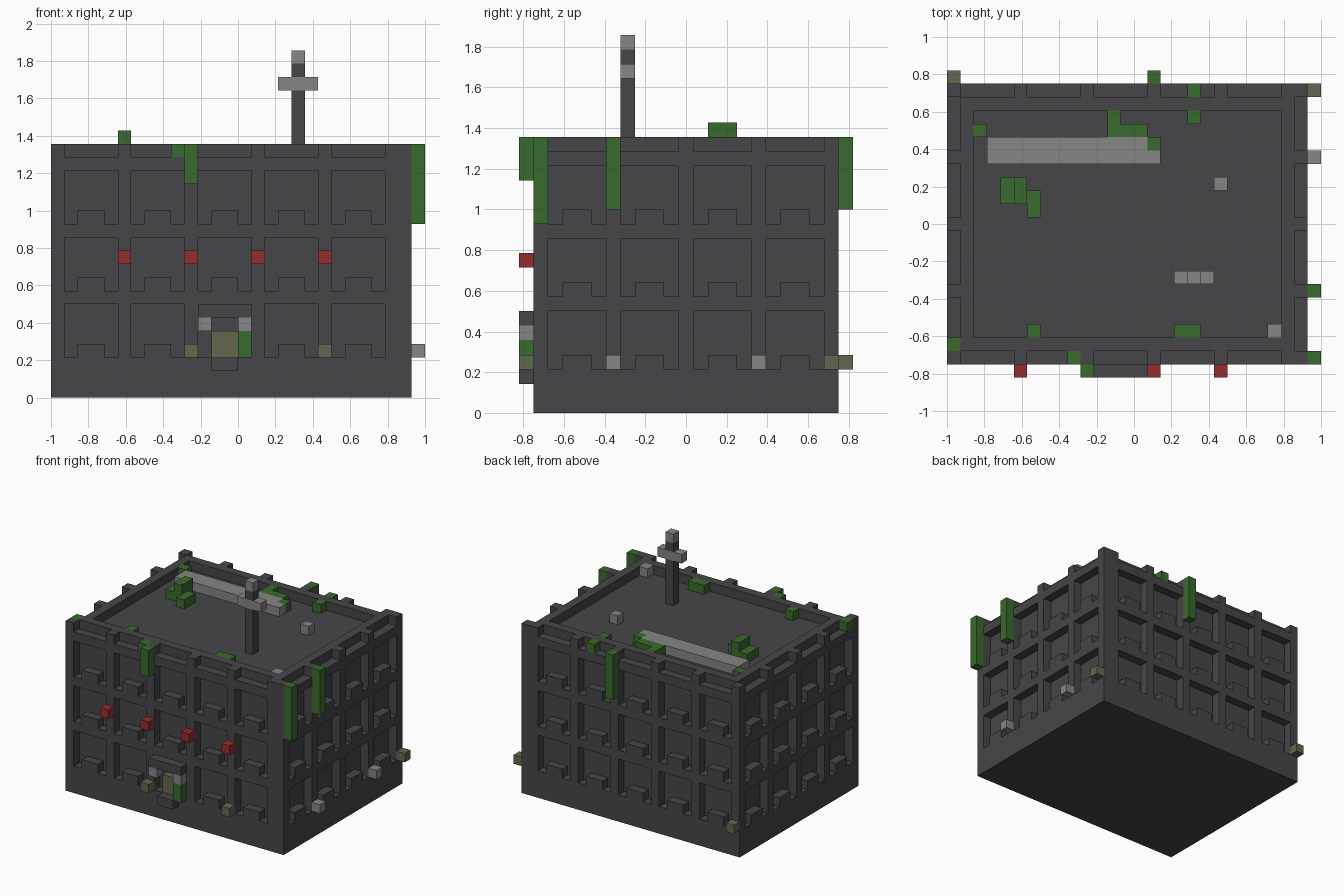
import bpy
import bmesh

cube = bpy.data.objects.get("Cube")
if cube:
    bpy.data.objects.remove(cube, do_unlink=True)

U = 2 / 28                    # size of one block
W, D0, D1 = 27, 1, 22         # body extent in blocks
ROOF = 18
STOREYS = (3, 8, 13)


def material(name, rgb):
    linear = [((c / 255 + 0.055) / 1.055) ** 2.4 for c in rgb] + [1]
    mat = bpy.data.materials.new(name)
    mat.use_nodes = True
    mat.diffuse_color = linear
    mat.node_tree.nodes["Principled BSDF"].inputs["Base Color"].default_value = linear
    return mat


concrete = material("dark_concrete", (70, 70, 73))
metal = material("light_grey", (134, 134, 134))
moss = material("moss_green", (58, 106, 45))
lamp_red = material("lamp_red", (150, 45, 45))
olive = material("dull_olive", (98, 104, 80))


def blocks(name, mat, boxes):
    """One object from boxes (x, y, z, width, depth, height) in block units."""
    bm = bmesh.new()
    for x, y, z, w, d, h in boxes:
        for v in bmesh.ops.create_cube(bm, size=1)["verts"]:
            v.co.x = (x + (v.co.x + 0.5) * w) * U - 1
            v.co.y = (y + (v.co.y + 0.5) * d - 11.5) * U
            v.co.z = (z + (v.co.z + 0.5) * h) * U
    mesh = bpy.data.meshes.new(name)
    bm.to_mesh(mesh)
    bm.free()
    mesh.materials.append(mat)
    obj = bpy.data.objects.new(name, mesh)
    bpy.context.collection.objects.link(obj)
    return obj


# Body: recessed core, base and floor bands
depth = D1 - D0
blocks("core_walls", concrete, [(1, 2, 3, W - 2, depth - 2, ROOF - 3)])
blocks("base", concrete, [(0, D0, 0, W, depth, 3)])
blocks("floor_bands", concrete, [(0, D0, z + 4, W, depth, 1) for z in STOREYS])

# Pillars on all four sides, storey by storey and as parapet blocks
columns = [(x, y, 1) for x in range(0, 25, 5) for y in (D0, D1 - 1)]
columns += [(25, y, 2) for y in (D0, D1 - 1)]
columns += [(x, y, 1) for x in (0, W - 1) for y in (6, 11, 16)]
blocks("pillars", concrete,
       [(x, y, z, w, 1, 4) for x, y, w in columns for z in STOREYS])
blocks("parapet_blocks", concrete, [(x, y, ROOF, w, 1, 1) for x, y, w in columns])

# Window sills
sills = [(x, y, z, 2, 1, 1) for z in STOREYS for y in (D0, D1 - 1)
         for x in range(2, 25, 5) if not (x == 12 and y == D0 and z == 3)]
sills += [(x, y, z, 1, 2, 1) for z in STOREYS for x in (0, W - 1)
          for y in range(3, 20, 5)]
blocks("window_sills", concrete, sills)

# Parapet ring around the roof
blocks("parapet", concrete, [
    (1, 2, ROOF, 25, 1, 1), (1, 20, ROOF, 25, 1, 1),
    (1, 3, ROOF, 1, 17, 1), (25, 3, ROOF, 1, 17, 1)])

# Entrance
blocks("door", olive, [(12, 1, 3, 2, 1, 2)])
blocks("door_awning", concrete, [(11, 0, 6, 4, 1, 1)])
blocks("door_step", concrete, [(12, 0, 2, 2, 1, 1)])
blocks("door_lamps", metal, [(x, 0, 5, 1, 1, 1) for x in (11, 14)])
blocks("door_vine", moss, [(14, 0, 3, 1, 1, 2)])

# Wall fittings
blocks("red_lamps", lamp_red, [(x, 0, 10, 1, 1, 1) for x in (5, 10, 15, 20)])
blocks("side_vents", metal, [(27, y, 3, 1, 1, 1) for y in (6, 16)])
blocks("olive_boxes", olive, [(x, y, 3, 1, 1, 1)
                              for x, y in ((10, 0), (20, 0), (27, 21), (0, 22))])

# Antenna
blocks("antenna_mast", concrete, [(18, 7, ROOF, 1, 1, 5), (18, 7, 24, 1, 1, 1)])
blocks("antenna_arms", metal, [(17, 7, 23, 3, 1, 1)])
blocks("antenna_tip", metal, [(18, 7, 25, 1, 1, 1)])

# Roof fittings
blocks("roof_duct", metal, [(3, 16, ROOF, 13, 1, 1), (3, 17, ROOF, 12, 1, 1)])
blocks("roof_vents", metal, [(20, 14, ROOF, 1, 1, 1), (24, 3, ROOF, 1, 1, 1)])

# Moss on the roof and vines hanging down the walls
blocks("roof_bush", moss, [
    (4, 13, ROOF, 1, 2, 1), (5, 13, ROOF, 1, 2, 2), (6, 12, ROOF, 1, 2, 1)])
blocks("roof_moss", moss, [
    (2, 18, ROOF, 1, 1, 1), (12, 18, ROOF, 1, 2, 1), (13, 18, ROOF, 2, 1, 1),
    (15, 17, ROOF, 1, 1, 1), (18, 19, ROOF, 1, 1, 1), (18, 21, ROOF, 1, 1, 1),
    (6, 3, ROOF, 1, 1, 1), (17, 3, ROOF, 2, 1, 1), (0, 2, ROOF, 1, 1, 1),
    (9, 1, ROOF, 1, 1, 1)])
blocks("hanging_vines", moss, [
    (x, y, z, 1, 1, 19 - z)
    for x, y, z in ((10, 0, 16), (27, 1, 13), (27, 6, 14), (15, 22, 14))])
